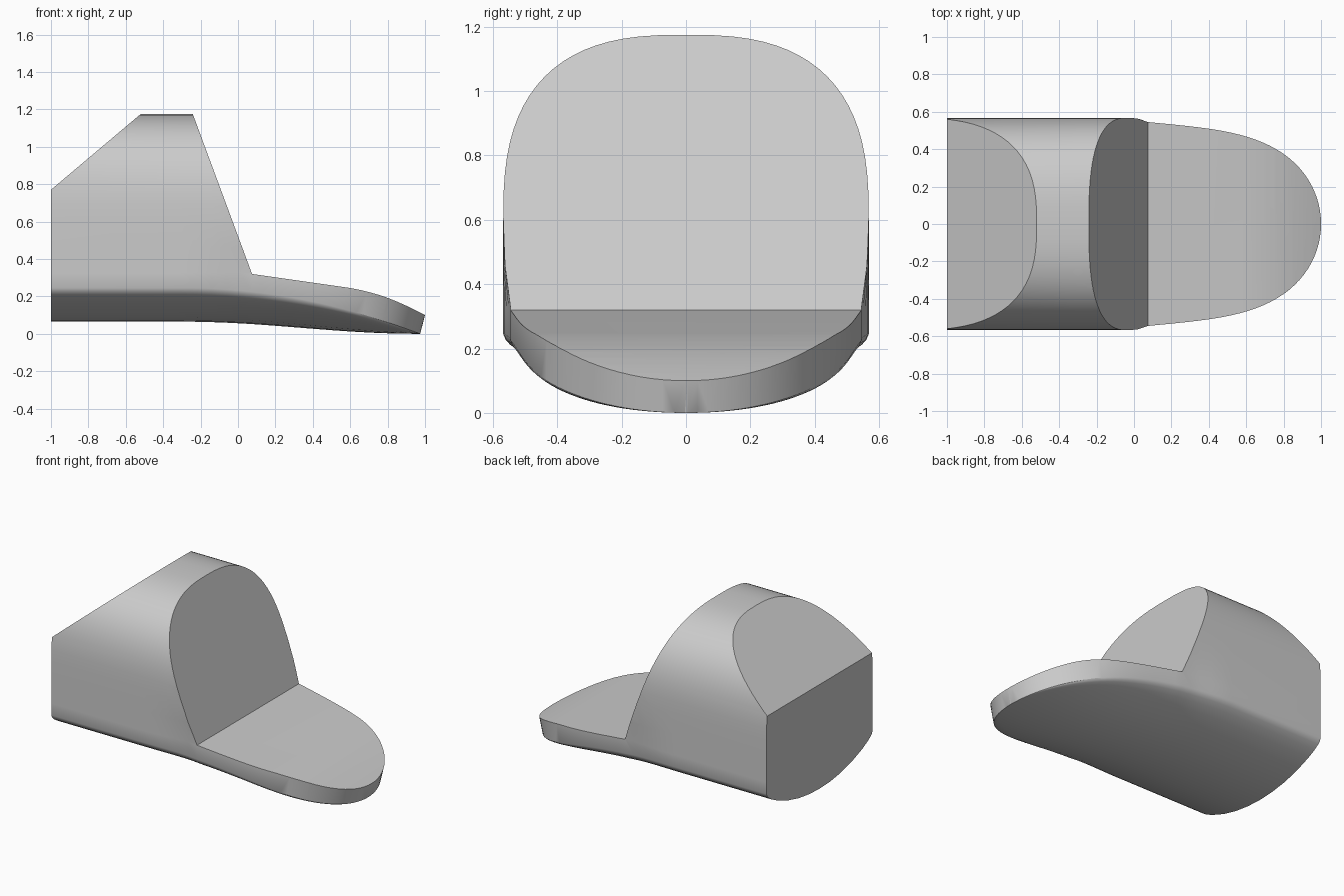
import bpy, bmesh, math

if "Cube" in bpy.data.objects:
    bpy.data.objects.remove(bpy.data.objects["Cube"])

X_STEP = 0.075   # where the front plane meets the toe
TOE_TOP = [(X_STEP, 0.32), (0.6, 0.245), (0.65, 0.235), (0.7, 0.223), (0.75, 0.209),
           (0.8, 0.192), (0.85, 0.172), (0.9, 0.15), (0.95, 0.126), (1.0, 0.10), (1.2, -0.01)]
BOTTOM = [(0, 0), (.2, .03), (.4, .12), (.6, .28), (.8, .52), (.9, .68),
          (.96, .81), (.985, .89), (1, 1)]


def toe_top(x):
    for (x0, z0), (x1, z1) in zip(TOE_TOP, TOE_TOP[1:]):
        if x <= x1:
            return z0 + (z1 - z0) * (x - x0) / (x1 - x0)


def smooth(s):
    return s * s * (3 - 2 * s)


def section(x):
    """Closed cross-section: curved belly, straight wall, rounded dome."""
    t = max(0.0, (x - X_STEP) / (1 - X_STEP))
    s = max(0.0, (x + 0.3) / 1.3)
    if t > 0:
        low = max(0.004, (0.545 - 0.09 * t) * math.sqrt(max(0, 1 - t ** 4)))
        high = low + 0.023
    else:
        low = 0.568 - 0.023 * smooth(min(1, s / 0.288))
        high = 0.568
    keel = 0.065 * (1 - smooth(s))
    edge = 0.245 * (1 - s * s)
    half = [(u * low, keel + (edge - keel) * v) for u, v in BOTTOM]
    half += [(low, 0.325), (low + (high - low) * 0.75, 0.46)]
    for i in range(21):
        a = math.pi / 2 * i / 20
        half.append((high * math.cos(a) ** (2 / 2.7) if i < 20 else 0,
                     0.6 + 0.575 * math.sin(a) ** (2 / 2.7)))
    ring = half + [(-y, z) for y, z in half[-2:0:-1]]
    # the toe rim leans slightly forward
    lean = 0.26 * t
    return [(x + (lean * (z - toe_top(x)) if t else 0), y, z) for y, z in ring]


def make_object(name, bm):
    bmesh.ops.recalc_face_normals(bm, faces=bm.faces)
    me = bpy.data.meshes.new(name)
    bm.to_mesh(me)
    bm.free()
    ob = bpy.data.objects.new(name, me)
    bpy.context.collection.objects.link(ob)
    return ob


def loft(name, rings):
    bm = bmesh.new()
    loops = [[bm.verts.new(p) for p in r] for r in rings]
    n = len(loops[0])
    for a, b in zip(loops, loops[1:]):
        for i in range(n):
            j = (i + 1) % n
            bm.faces.new((a[i], a[j], b[j], b[i]))
    bm.faces.new(loops[0])
    bm.faces.new(loops[-1])
    return make_object(name, bm)


# Main body, stations get denser towards the rounded toe
stations = [-1, -0.3, -0.22, -0.14, -0.06, 0.01, X_STEP]
stations += [X_STEP + (1 - X_STEP) * math.sin(math.pi / 2 * i / 28) for i in range(1, 29)]
body = loft("wedge_body", [section(x) for x in stations])

# Side profile: sloping back, steep front and curved toe top
profile = [(-1.2, -0.3), (-1.2, 0.601), (-0.308, 1.354)] + TOE_TOP + [(1.2, -0.3)]
cutter = loft("side_profile_cutter", [[(x, y, z) for x, z in profile] for y in (-0.9, 0.9)])
cutter.hide_render = True
cutter.hide_set(True)

mod = body.modifiers.new("trim", 'BOOLEAN')
mod.operation = 'INTERSECT'
mod.solver = 'EXACT'
mod.object = cutter
bpy.context.view_layer.objects.active = body
body.select_set(True)
bpy.ops.object.modifier_apply(modifier=mod.name)
bpy.data.objects.remove(cutter)
bpy.ops.object.shade_smooth_by_angle(angle=math.radians(30))
